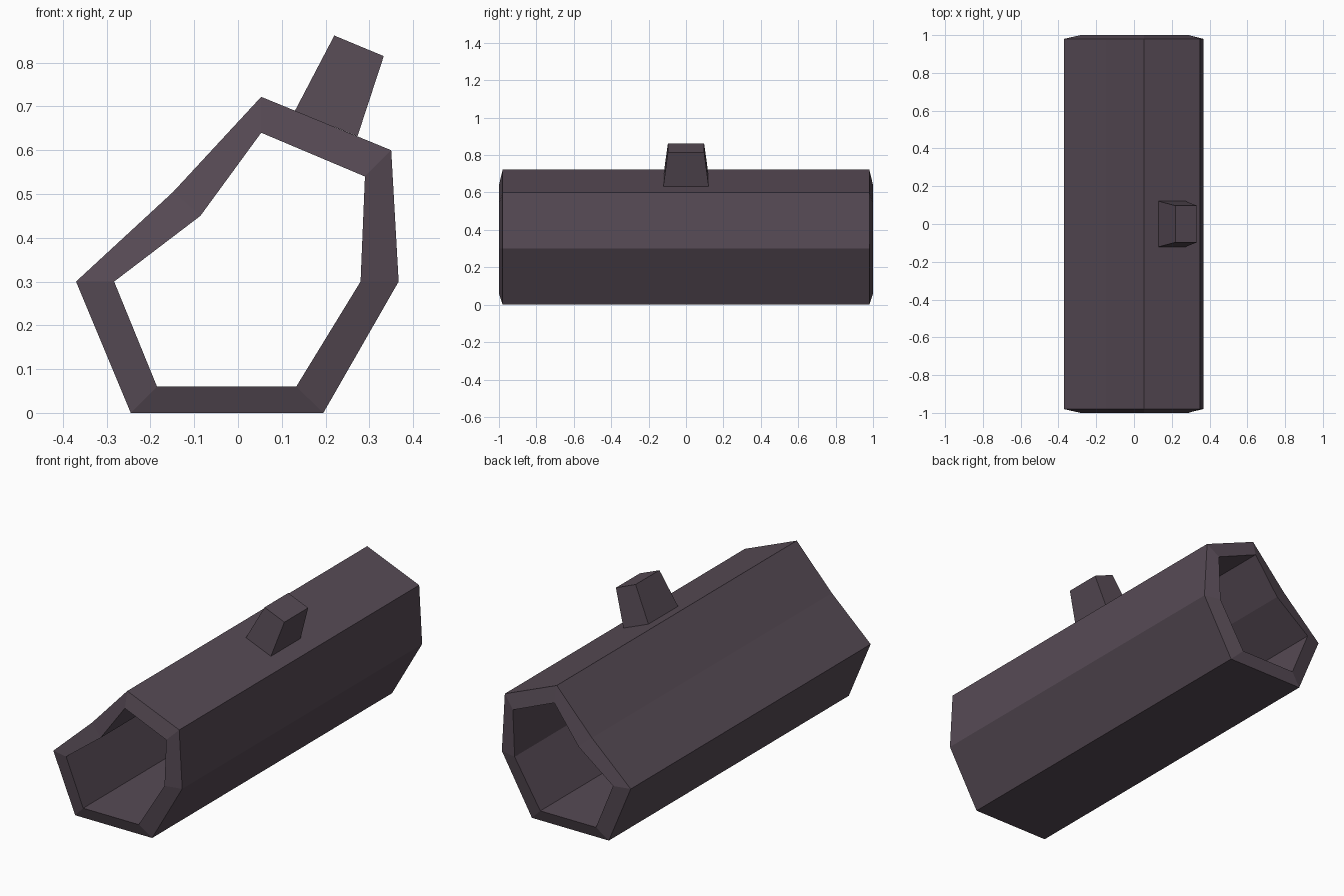
import bpy, bmesh

if "Cube" in bpy.data.objects:
    bpy.data.objects.remove(bpy.data.objects["Cube"])

bark = bpy.data.materials.new("dark purple bark")
bark.diffuse_color = (0.094, 0.069, 0.090, 1)
bark.use_nodes = True
bark.node_tree.nodes["Principled BSDF"].inputs["Base Color"].default_value = bark.diffuse_color


def loft(name, rings, caps=False, closed=False):
    """Skin a list of equal-length vertex rings into one flat-shaded object."""
    bm = bmesh.new()
    loops = [[bm.verts.new(p) for p in ring] for ring in rings]
    n = len(loops[0])
    pairs = list(zip(loops, loops[1:] + (loops[:1] if closed else [])))
    for a, b in pairs:
        for i in range(n):
            j = (i + 1) % n
            bm.faces.new((a[i], a[j], b[j], b[i]))
    if caps:
        bm.faces.new(loops[0])
        bm.faces.new(loops[-1])
    bmesh.ops.recalc_face_normals(bm, faces=bm.faces[:])
    mesh = bpy.data.meshes.new(name)
    bm.to_mesh(mesh)
    bm.free()
    mesh.materials.append(bark)
    obj = bpy.data.objects.new(name, mesh)
    bpy.context.collection.objects.link(obj)
    return obj


# hollow log: outer and inner outlines (x, z), inner rim sticks out slightly
outer = [(-0.245, 0), (0.195, 0), (0.367, 0.30), (0.35, 0.60),
         (0.053, 0.722), (-0.148, 0.505), (-0.37, 0.30)]
inner = [(-0.185, 0.06), (0.133, 0.06), (0.28, 0.30), (0.29, 0.54),
         (0.053, 0.64), (-0.086, 0.45), (-0.283, 0.30)]
sections = [(outer, -0.98), (outer, 0.98), (inner, 1.0), (inner, -1.0)]
loft("hollow_log", [[(x, y, z) for x, z in prof] for prof, y in sections], closed=True)


# branch stub: tapered block leaning out of the upper right side
def block_ring(left, right, half):
    return [(left[0], -half, left[1]), (right[0], -half, right[1]),
            (right[0], half, right[1]), (left[0], half, left[1])]


loft("branch_stub", [block_ring((0.13, 0.690), (0.273, 0.632), 0.121),
                     block_ring((0.22, 0.862), (0.333, 0.815), 0.097)], caps=True)
